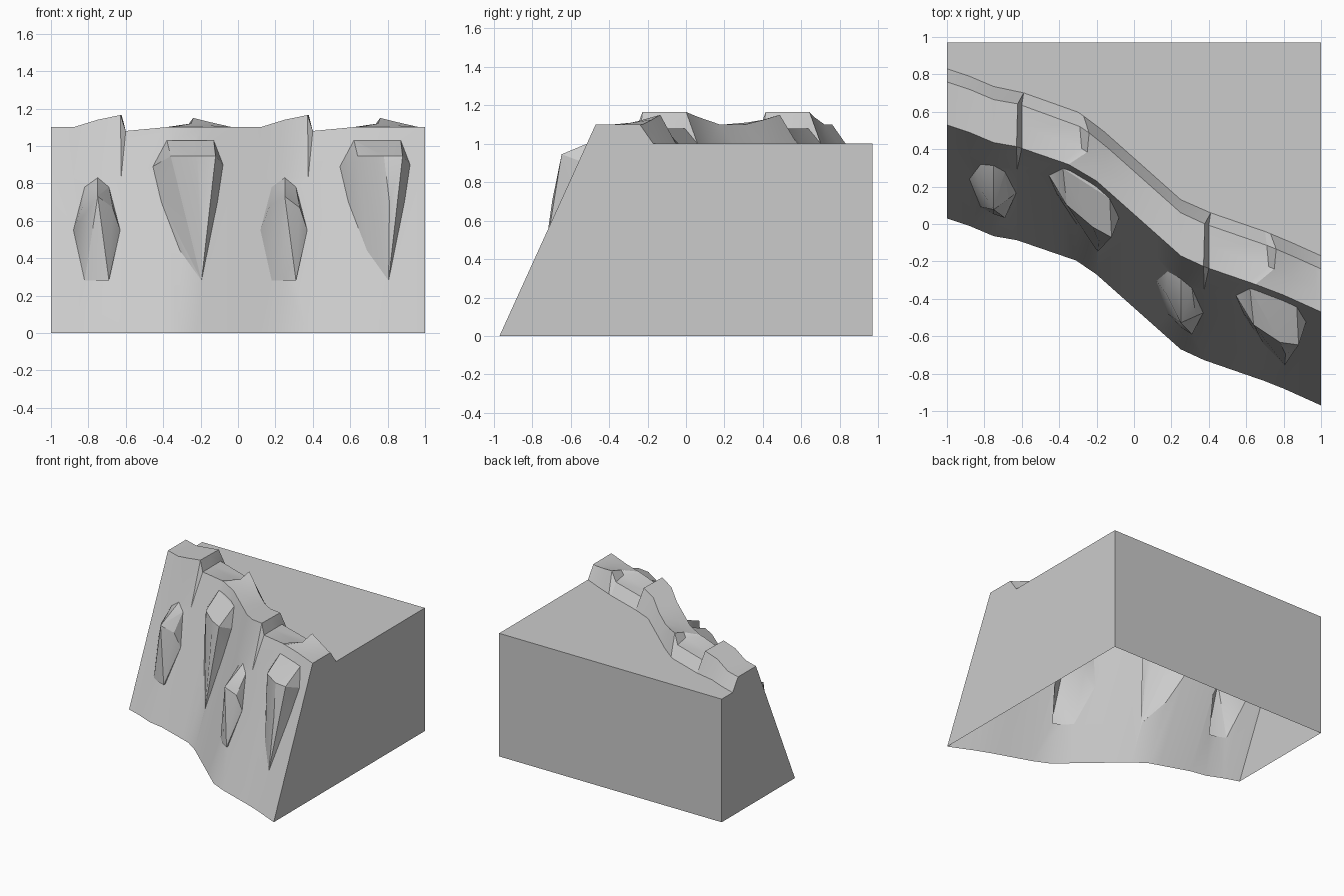
import bpy, bmesh, math

if "Cube" in bpy.data.objects:
    bpy.data.objects.remove(bpy.data.objects["Cube"])

# Plan of the foot of the cliff: (x, y)
FOOT = [(-1, .03), (-.88, -.01), (-.75, -.065), (-.63, -.085), (-.31, -.195), (-.2, -.27),
        (.25, -.67), (.38, -.73), (.7, -.84), (.8, -.88), (1, -.97)]
SLOPE = .5 / 1.1


def foot(x):
    for (x0, y0), (x1, y1) in zip(FOOT, FOOT[1:]):
        if x <= x1:
            return y0 + (y1 - y0) * (x - x0) / (x1 - x0)
    return FOOT[-1][1]


def wall(x, z, out=0):
    return (x, foot(x) + SLOPE * z - out, z)


def make_object(name, bm):
    bmesh.ops.recalc_face_normals(bm, faces=bm.faces)
    me = bpy.data.meshes.new(name)
    bm.to_mesh(me)
    bm.free()
    ob = bpy.data.objects.new(name, me)
    bpy.context.collection.objects.link(ob)
    return ob


# Rim columns, repeated twice: foot x, front (x, z), middle (x, z), back (x, z), rear foot x
def plain(x, z=1.1):
    return (x, (x, z), (x, z), (x, z), x)


COLS = [plain(-.88), plain(-.75, 1.14),
        (-.625, (-.628, 1.165), (-.625, 1.165), (-.622, 1.165), -.59),
        (-.625, (-.6, 1.08), (-.6, 1.08), (-.6, 1.08), -.59),
        (-.385, (-.385, 1.1), (-.28, 1.09), (-.29, 1.08), -.3),
        (-.31, (-.35, 1.1), (-.25, 1.12), (-.24, 1.15), -.27),
        (-.2, (-.2, 1.1), (-.16, 1.11), (-.14, 1.125), -.16),
        plain(-.03)]
columns = [plain(-1)]
for k in (0, 1):
    for f, a, m, b, r in COLS:
        columns.append((f + k, (a[0] + k, a[1]), (m[0] + k, m[1]), (b[0] + k, b[1]), r + k))
columns.append(plain(1))

# Cliff block, skinned column by column
bm = bmesh.new()
rings = []
for f, a, m, b, r in columns:
    pts = [wall(f, 0), wall(f, .83),
           (a[0], foot(a[0]) + .5, a[1]), (m[0], foot(m[0]) + .62, m[1]),
           (b[0], foot(b[0]) + .73, b[1]), (r, foot(r) + .80, 1),
           (f, .97, 1), (f, .97, 0)]
    rings.append([bm.verts.new(p) for p in pts])
for p, q in zip(rings, rings[1:]):
    for i in range(8):
        j = (i + 1) % 8
        bm.faces.new((p[i], p[j], q[j], q[i]))
bm.faces.new(rings[0])
bm.faces.new(rings[-1])
bmesh.ops.remove_doubles(bm, verts=bm.verts, dist=.0005)
cliff = make_object("cliff", bm)

# Rocks growing out of the wall: outline and outer points as (x, z, outward distance)
SMALL = ([(-.82, .28), (-.69, .28), (-.63, .55), (-.69, .78), (-.75, .83), (-.82, .78), (-.88, .55)],
         [(-.75, .73, .19), (-.67, .67, .09), (-.75, .28, .01), (-.69, .28, .02), (-.83, .68, .08)])
LARGE = ([(-.38, 1.03), (-.13, 1.03), (-.08, .9), (-.11, .7), (-.195, .28), (-.31, .44),
          (-.41, .7), (-.455, .89)],
         [(-.36, .945, .15), (-.22, .945, .19), (-.12, .945, .16), (-.19, .7, .13)])


def rock(name, outline, outer, dx):
    bm = bmesh.new()
    for x, z in outline:
        bm.verts.new(wall(x + dx, z))
        bm.verts.new(wall(x + dx, z, -.08))
    for x, z, out in outer:
        bm.verts.new(wall(x + dx, z, out))
    hull = bmesh.ops.convex_hull(bm, input=bm.verts)
    loose = [v for v in bm.verts if not v.link_faces]
    bmesh.ops.delete(bm, geom=loose, context='VERTS')
    bmesh.ops.dissolve_limit(bm, angle_limit=math.radians(4), verts=bm.verts, edges=bm.edges)
    return make_object(name, bm)


rocks = []
for dx in (0, 1):
    rocks += [rock("small_rock", *SMALL, dx), rock("large_rock", *LARGE, dx)]
for r in rocks:
    mod = cliff.modifiers.new("join_rock", 'BOOLEAN')
    mod.operation = 'UNION'
    mod.solver = 'EXACT'
    mod.object = r

# Bake the union, then open the underside
dg = bpy.context.evaluated_depsgraph_get()
me = bpy.data.meshes.new_from_object(cliff.evaluated_get(dg))
cliff.modifiers.clear()
cliff.data = me
for r in rocks:
    bpy.data.objects.remove(r)
bm = bmesh.new()
bm.from_mesh(me)
under = [f for f in bm.faces if all(v.co.z < 1e-4 for v in f.verts)]
bmesh.ops.delete(bm, geom=under, context='FACES')
bm.to_mesh(me)
bm.free()

bpy.context.view_layer.objects.active = cliff
cliff.select_set(True)
bpy.ops.object.shade_smooth_by_angle(angle=math.radians(25))
